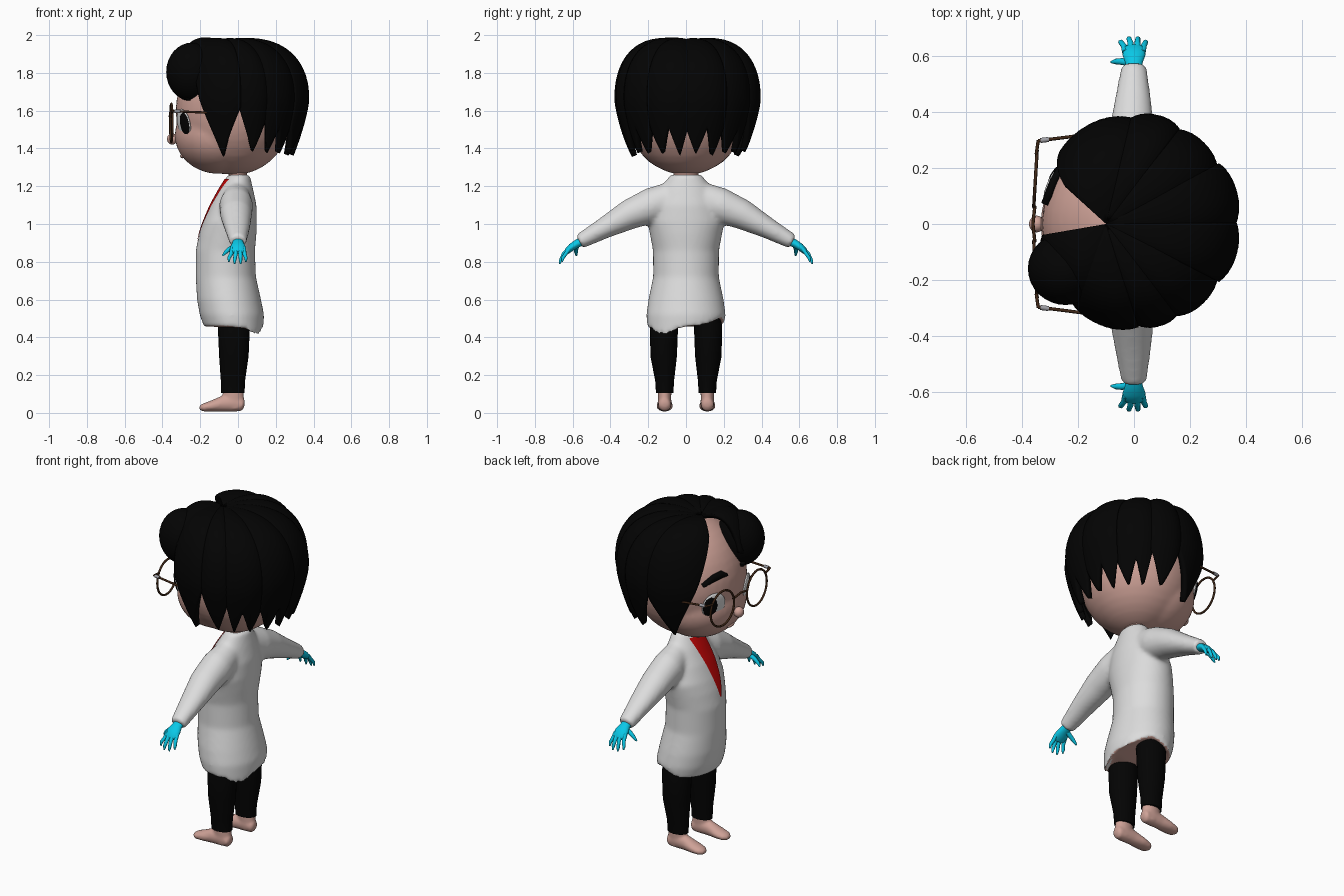
import bpy, bmesh, math
from mathutils import Vector

if "Cube" in bpy.data.objects:
    bpy.data.objects.remove(bpy.data.objects["Cube"])

def material(name, *rgb):
    m = bpy.data.materials.new(name)
    m.use_nodes = True
    m.diffuse_color = (*rgb, 1)
    m.node_tree.nodes["Principled BSDF"].inputs["Base Color"].default_value = (*rgb, 1)
    return m

SKIN = material("skin", 0.62, 0.36, 0.31)
BLACK = material("black", 0.001, 0.001, 0.001)
COAT = material("coat white", 0.72, 0.72, 0.72)
CYAN = material("glove cyan", 0.003, 0.58, 0.8)
RED = material("shirt red", 0.55, 0.002, 0.002)
BROWN = material("frame brown", 0.05, 0.02, 0.008)
WHITE = material("eye white", 0.75, 0.75, 0.75)
GREY = material("hinge grey", 0.35, 0.35, 0.38)

def add(name, bm, mat):
    me = bpy.data.meshes.new(name)
    bm.to_mesh(me)
    bm.free()
    me.materials.append(mat)
    ob = bpy.data.objects.new(name, me)
    bpy.context.collection.objects.link(ob)
    return ob

def ball(name, loc, radii, mat, normal=None, segs=24):
    bm = bmesh.new()
    bmesh.ops.create_uvsphere(bm, u_segments=segs, v_segments=segs // 2, radius=1)
    bmesh.ops.scale(bm, vec=radii, verts=bm.verts)
    ob = add(name, bm, mat)
    ob.location = loc
    if normal:
        ob.rotation_euler = normal.to_track_quat("Z", "Y").to_euler()
    return ob

def loft(name, sections, mat, side=(1, 0, 0), axis=None, n=20, lift=None):
    """Tube through sections (x, y, z, radius along side, other radius)."""
    bm = bmesh.new()
    pts = [Vector(s[:3]) for s in sections]
    rings = []
    for i, s in enumerate(sections):
        t = Vector(axis) if axis else pts[min(i + 1, len(pts) - 1)] - pts[max(i - 1, 0)]
        b = t.cross(Vector(side)).normalized()
        a = b.cross(t).normalized()
        ring = []
        for w in (math.tau * k / n for k in range(n)):
            p = pts[i] + a * s[3] * math.cos(w) + b * s[4] * math.sin(w)
            if lift and i == 0:
                p.z += lift(w)
            ring.append(bm.verts.new(p))
        rings.append(ring)
    for r, q in zip(rings, rings[1:]):
        for k in range(n):
            bm.faces.new((r[k], r[(k + 1) % n], q[(k + 1) % n], q[k]))
    bm.faces.new(rings[0][::-1])
    bm.faces.new(rings[-1])
    bmesh.ops.recalc_face_normals(bm, faces=bm.faces)
    return add(name, bm, mat)

def fuse(name, parts, voxel, rounds):
    """Join parts into one softly blended skin."""
    bpy.ops.object.select_all(action="DESELECT")
    for p in parts:
        p.select_set(True)
    ob = bpy.context.view_layer.objects.active = parts[0]
    bpy.ops.object.join()
    ob.name = name
    bpy.ops.object.transform_apply(location=True, rotation=True, scale=True)
    m = ob.modifiers.new("blend", "REMESH")
    m.mode, m.voxel_size = "VOXEL", voxel
    s = ob.modifiers.new("soften", "SMOOTH")
    s.factor, s.iterations = 0.5, rounds
    for mod in ("blend", "soften"):
        bpy.ops.object.modifier_apply(modifier=mod)
    return ob

# Head
HC, HR = Vector((-0.02, 0, 1.6)), Vector((0.31, 0.32, 0.34))
fuse("head", [ball("skull", HC, HR, SKIN, segs=40),
              ball("jaw", (-0.1, 0, 1.47), (0.235, 0.27, 0.205), SKIN, segs=40)], 0.014, 6)
loft("neck", [(0, 0, 1.18, .055, .07), (0, 0, 1.27, .047, .065), (0, 0, 1.36, .07, .09)], SKIN)
ball("nose", (-0.348, 0, 1.45), (0.028, 0.03, 0.03), SKIN)
ball("lips", (-0.292, 0, 1.36), (0.014, 0.035, 0.012), SKIN)

def on_head(y, z, out=0.0):
    dy, dz = y / HR.y, (z - HC.z) / HR.z
    p = Vector((HC.x - HR.x * math.sqrt(1 - dy * dy - dz * dz), y, z))
    nrm = Vector(((p.x - HC.x) / HR.x ** 2, y / HR.y ** 2, (z - HC.z) / HR.z ** 2)).normalized()
    return p + nrm * out, nrm

# Eyes, glasses, legs and gloves, once for each side
for s, side in ((-1, "left"), (1, "right")):
    p, nrm = on_head(s * 0.15, 1.53)
    ball(side + "_eye_white", p, (0.07, 0.08, 0.014), WHITE, nrm)
    p, nrm = on_head(s * 0.17, 1.53, 0.008)
    ball(side + "_pupil", p, (0.042, 0.062, 0.012), BLACK, nrm)
    brow = [(0.07, 1.69, .008), (0.1, 1.7, .022), (0.15, 1.69, .023), (0.205, 1.66, .008)]
    loft(side + "_eyebrow", [(*on_head(s * y, z, 0.006)[0], .016, r) for y, z, r in brow], BLACK, n=10)
    bpy.ops.mesh.primitive_torus_add(
        location=(-0.353, s * 0.162, 1.535), rotation=(0, math.pi / 2, s * -0.06), major_radius=0.102,
        minor_radius=0.006, major_segments=40, minor_segments=8)
    bpy.context.object.name = side + "_glasses_rim"
    bpy.context.object.data.materials.append(BROWN)
    for nm, a, b, r, mat in (("bar", (-.35, .25, 1.59), (-.343, .3, 1.597), .006, BROWN),
                             ("temple", (-.343, .298, 1.597), (-.05, .335, 1.585), .006, BROWN),
                             ("hinge", (-.335, .299, 1.597), (-.305, .303, 1.596), .009, GREY)):
        loft(f"{side}_glasses_{nm}", [(x, s * y, z, r, r) for x, y, z in (a, b)], mat, side=(0, 0, 1), n=8)
    loft(side + "_trouser_leg", [(-.02, s * .1, .56, .07, .06), (-.022, s * .117, .46, .085, .075),
                                 (-.022, s * .118, .3, .078, .07), (-.027, s * .113, .17, .064, .05),
                                 (-.027, s * .113, .105, .062, .046)], BLACK)
    y = s * .113
    ankle = loft("ankle", [(-.015, y, .02, .04, .032), (-.022, y, .06, .055, .035),
                           (-.027, y, .13, .056, .036)], SKIN)
    sole = loft("sole", [(.034, y, .04, .015, .015), (.025, y, .042, .032, .034),
                         (-.02, y, .052, .037, .045), (-.08, y, .049, .038, .042),
                         (-.14, y, .036, .044, .029), (-.185, y, .028, .038, .021),
                         (-.205, y, .025, .018, .01)], SKIN, side=(0, 1, 0))
    fuse(side + "_foot", [ankle, sole], 0.008, 4)
    loft(side + "_palm", [(0, s * .545, .91, .028, .022), (0, s * .575, .897, .03, .022),
                          (0, s * .605, .878, .041, .02), (0, s * .63, .855, .038, .016),
                          (0, s * .637, .848, .028, .01)], CYAN)
    for f, (x, tip) in enumerate(((-.032, -.048), (-.011, -.018), (.011, .014), (.031, .042))):
        d = .012 if f in (0, 3) else 0
        loft(f"{side}_finger_{f + 1}", [(x, s * .615, .872, .011, .011), (x * 1.1, s * (.648 - d), .843, .011, .01),
                                        (tip, s * (.664 - d), .808 + d, .009, .009),
                                        (tip, s * (.668 - d), .788 + d, .004, .004)], CYAN, n=10)
    loft(side + "_thumb", [(-.015, s * .578, .885, .014, .014), (-.045, s * .582, .868, .012, .012),
                           (-.066, s * .582, .85, .01, .01), (-.082, s * .58, .832, .004, .004)],
         CYAN, side=(0, 1, 0), n=10)
loft("glasses_bridge", [(-.355, -.065, 1.555, .006, .006), (-.362, 0, 1.57, .006, .006),
                        (-.355, .065, 1.555, .006, .006)], BROWN, side=(0, 0, 1), n=8)

# Coat: front x, back x, half width and height, fused with the sleeves
trunk = [(-.18, .135, .206, .455), (-.203, .138, .21, .52), (-.217, .122, .199, .6), (-.224, .095, .174, .72),
         (-.224, .09, .175, .86), (-.205, .098, .192, .95), (-.185, .1, .205, 1.01), (-.147, .098, .18, 1.1),
         (-.1, .08, .14, 1.185), (-.052, .062, .082, 1.262)]

def hem_lift(w):
    return -0.05 * math.exp(-((w - 5.6) / 0.4) ** 2) + 0.05 * math.exp(-((w - 1.2) / 0.5) ** 2)

body = loft("trunk", [((f + b) / 2, 0, z, (b - f) / 2, w) for f, b, w, z in trunk], COAT, axis=(0, 0, 1), n=40,
            lift=hem_lift)
sleeves = [loft("sleeve", [(-.005, s * .06, 1.14, .07, .09), (-.01, s * .18, 1.098, .09, .095),
                           (-.01, s * .3, 1.05, .085, .08), (-.004, s * .43, .98, .068, .057),
                           (0, s * .565, .906, .046, .04)], COAT) for s in (-1, 1)]
coat = fuse("coat", [body] + sleeves, 0.011, 10)
coat.data.materials.clear()
for m in (COAT, SKIN):
    coat.data.materials.append(m)
for poly in coat.data.polygons:
    poly.material_index = int(poly.normal.z < -0.8 and poly.center.z < 0.52)

# Red shirt front: a thin tapered plate laid on the chest
bm = bmesh.new()
ROWS, COLS = 24, 12
grid = []
for t in (r / ROWS for r in range(ROWS)):
    y0, y1 = -0.015 - 0.06 * (1 - t ** 3), -0.015 + 0.07 * (1 - t)
    grid.append([bm.verts.new((-0.4, y0 + (y1 - y0) * c / COLS, 1.235 - 0.345 * t)) for c in range(COLS + 1)])
for r, q in zip(grid, grid[1:]):
    for c in range(COLS):
        bm.faces.new((r[c], r[c + 1], q[c + 1], q[c]))
bmesh.ops.recalc_face_normals(bm, faces=bm.faces)
wrap = add("shirt_front", bm, RED).modifiers.new("wrap", "SHRINKWRAP")
wrap.target, wrap.wrap_method, wrap.use_project_x = coat, "PROJECT", True
wrap.wrap_mode, wrap.offset = "ABOVE_SURFACE", 0.004

# Hair: locks fan out from the crown, each with a pointed hem
CROWN, EQUATOR, TOP = Vector((-0.1, 0, 0)), 1.66, 0.305

def lock(name, start, end, gap0, gap1, tips, bulge=0.05, power=1.2, out=1.0):
    """tips: list of (place across the lock 0..1, height)."""
    cols, rows, bend = 28, 22, 0.35
    bm = bmesh.new()
    marks = [(0, gap0), tips[0]]
    for t0, t1 in zip(tips, tips[1:]):
        marks += [((t0[0] + t1[0]) / 2, 1.51), t1]
    marks.append((1, gap1))
    vs = []
    for u in (i / cols for i in range(cols + 1)):
        (u0, z0), (u1, z1) = next(m for m in zip(marks, marks[1:]) if u <= m[1][0] + 1e-6)
        f = (u - u0) / (u1 - u0)
        hem = z1 + (z0 - z1) * (1 - f) ** power if z1 < z0 else z0 + (z1 - z0) * f ** power
        th = math.radians(start + (end - start) * u)
        rim = Vector((0.01 + 0.35 * math.cos(th), 0.005 + 0.375 * math.sin(th), 0)) * out
        puff = bulge * (1 - abs(2 * u - 1) ** 2.5)
        quarter = bend * math.pi / 2
        total = quarter + EQUATOR - hem
        if hem > EQUATOR:
            total = bend * math.acos(((hem - EQUATOR) / TOP) ** 1.2)
        col = []
        for d in (total * j / rows for j in range(rows + 1)):
            a, drop = min(d / bend, math.pi / 2), max(0, d - quarter)
            p = CROWN.lerp(rim * (1 + puff), math.sin(a)) * (1 - 0.22 * (drop / 0.3) ** 1.4)
            p.z = EQUATOR - drop + TOP * max(0, math.cos(a)) ** 0.86 + (0.045 + puff * 0.2) * math.sin(2 * a)
            col.append(bm.verts.new(p))
        vs.append(col)
    for c, e in zip(vs, vs[1:]):
        for j in range(rows):
            bm.faces.new((c[j], c[j + 1], e[j + 1], e[j]))
    bmesh.ops.remove_doubles(bm, verts=bm.verts, dist=1e-5)
    sol = add(name, bm, BLACK).modifiers.new("thickness", "SOLIDIFY")
    sol.thickness, sol.offset = 0.03, -1

pair = [(0.28, 1.37), (0.78, 1.36)]
lock("hair_back_a", -34, 1, 1.51, 1.51, pair, out=1.015)
lock("hair_back_b", -1, 34, 1.51, 1.51, pair, out=1.015)
lock("hair_back_side_a", -66, -32, 1.55, 1.51, [(0.2, 1.37), (0.7, 1.37)], out=0.98)
lock("hair_back_side_b", 32, 66, 1.51, 1.55, [(0.3, 1.37), (0.8, 1.37)], out=0.98)
lock("hair_side_a", -91, -64, 1.62, 1.56, [(0.55, 1.38)], out=0.97)
lock("hair_side_b", 64, 94, 1.56, 1.6, [(0.5, 1.38)])
lock("hair_temple_a", -136, -89, 1.82, 1.62, [(0.6, 1.35)], power=1.0)
lock("hair_temple_b", 92, 152, 1.6, 1.88, [(0.42, 1.35)], bulge=0.06, power=1.0)
lock("hair_fringe", -173, -122, 1.76, 1.8, [(0.5, 1.72)], bulge=0.08, power=1.6)
ball("hair_fringe_swell", (-0.245, -0.16, 1.805), (0.135, 0.13, 0.155), BLACK, segs=32)

# Smooth shading with kept sharp edges
for ob in bpy.context.scene.objects:
    ob.select_set(ob.type == "MESH")
bpy.context.view_layer.objects.active = coat
bpy.ops.object.shade_smooth_by_angle(angle=math.radians(50))
